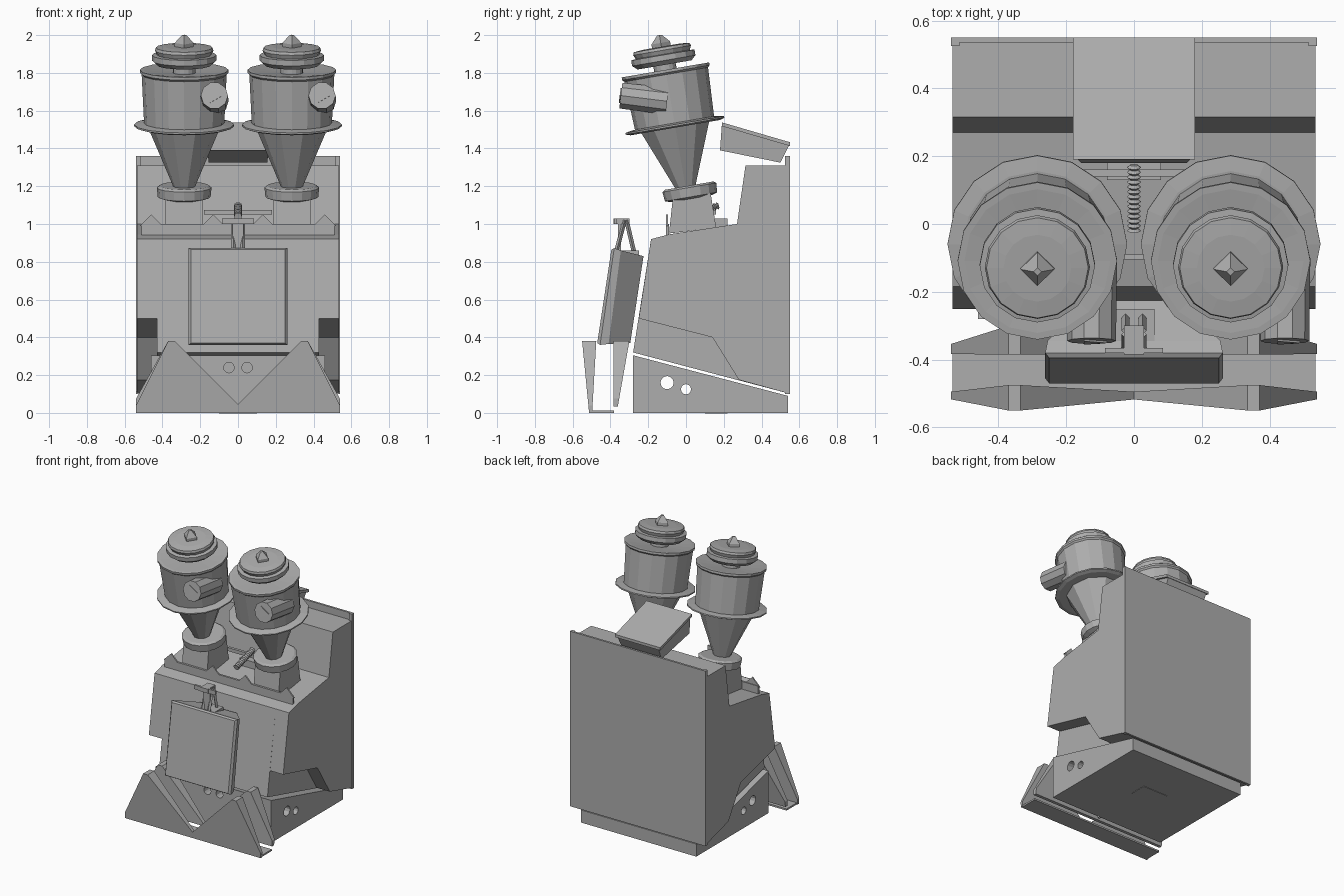
import bpy, bmesh, math
from mathutils import Matrix, Vector

if "Cube" in bpy.data.objects:
    bpy.data.objects.remove(bpy.data.objects["Cube"])

GREY = (0.42, 0.42, 0.42, 1)
metal = bpy.data.materials.new("plain_grey_metal")
metal.use_nodes = True
metal.diffuse_color = GREY
metal.node_tree.nodes["Principled BSDF"].inputs["Base Color"].default_value = GREY


def finish(name, bm, matrix=Matrix()):
    bmesh.ops.recalc_face_normals(bm, faces=bm.faces)
    mesh = bpy.data.meshes.new(name)
    bm.to_mesh(mesh)
    bm.free()
    mesh.materials.append(metal)
    obj = bpy.data.objects.new(name, mesh)
    obj.matrix_world = matrix
    bpy.context.collection.objects.link(obj)
    return obj


def loft(name, rings, matrix=Matrix()):
    """Join equal-length rings of points into a closed solid."""
    bm = bmesh.new()
    rows = [[bm.verts.new(p) for p in ring] for ring in rings]
    n = len(rows[0])
    for a, b in zip(rows, rows[1:]):
        for i in range(n):
            j = (i + 1) % n
            bm.faces.new((a[i], a[j], b[j], b[i]))
    bm.faces.new(rows[0])
    bm.faces.new(rows[-1])
    return finish(name, bm, matrix)


def side_prism(name, profile, x0, x1):
    return loft(name, [[(x, y, z) for y, z in profile] for x in (x0, x1)])


def box(name, x0, x1, y0, y1, z0, z1):
    return side_prism(name, [(y0, z0), (y1, z0), (y1, z1), (y0, z1)], x0, x1)


def lathe(name, profile, sides, matrix=Matrix()):
    rings = [[(r * math.cos(k * math.tau / sides), r * math.sin(k * math.tau / sides), h)
              for k in range(sides)] for r, h in profile]
    return loft(name, rings, matrix)


def along(start, end):
    """Matrix that puts local z on the line from start to end."""
    d = Vector(end) - Vector(start)
    return Matrix.Translation(start) @ d.to_track_quat("Z", "Y").to_matrix().to_4x4()


def rod(name, start, end, r0, r1, sides=12):
    length = (Vector(end) - Vector(start)).length
    return lathe(name, [(r0, 0), (r1, length)], sides, along(start, end))


def cut(obj, cutter):
    mod = obj.modifiers.new("cut", "BOOLEAN")
    mod.operation = "DIFFERENCE"
    mod.object = cutter
    cutter.hide_render = True
    cutter.hide_set(True)


# Cabinet core and notched sides
top = [(0.535, 1.31), (0.315, 1.31), (0.27, 1.0), (-0.09, 0.945), (-0.185, 0.92)]
foot = [(-0.28, 0.32), (0.535, 0.105)]
notch = [(-0.25, 0.50), (0.14, 0.40), (0.28, 0.175), (0.535, 0.105)]
side_prism("cabinet_core", top + foot, -0.43, 0.43)
for label, s in (("left", 1), ("right", -1)):
    side_prism(label + "_cabinet_side", top + notch, s * 0.43, s * 0.535)
    box(label + "_back_flange", s * 0.515, s * 0.54, 0.525, 0.55, 0.1, 1.36)
box("back_panel", -0.535, 0.535, 0.535, 0.55, 0.1, 1.36)

# Base with see-through side holes and front sockets
base = side_prism("base", [(-0.28, 0), (-0.28, 0.305), (0.54, 0.09), (0.54, 0)], -0.46, 0.46)
for i, (y, z, r) in enumerate([(-0.10, 0.16, 0.035), (0.0, 0.125, 0.027)]):
    cut(base, rod("side_hole_cutter_%d" % i, (-1, y, z), (1, y, z), r, r))
for s in (-1, 1):
    x = s * 0.048
    cut(base, rod("front_socket_cutter", (x, -0.4, 0.24), (x, -0.22, 0.24), 0.028, 0.028))
box("underside_hatch", -0.1, 0.1, 0.1, 0.22, -0.003, 0.002)


# Twin folded front guards with a V-shaped opening
def guard(name, bottom, front, back, z0):
    half = [(0.035, z0), (0.54, z0), (0.54, z0 + 0.04), (0.37, 0.38), (0.335, 0.38)]
    outline = half[1:] + [(0, 0.045)] + [(-x, z) for x, z in reversed(half[1:])]

    def sheet(y_top, y_low):
        return [(x, y_low + (y_top - y_low) * z / 0.38, z) for x, z in outline]
    loft(name, [sheet(front, bottom - 0.008), sheet(back, bottom + 0.008)])


guard("front_guard", -0.505, -0.55, -0.475, 0.0)
guard("rear_guard", -0.375, -0.385, -0.30, 0.035)
box("guard_floor", -0.535, 0.535, -0.51, -0.38, 0.0, 0.012)

# Front hatch, leaning with the wall and tapering to the back
hatch = [(0.25, -0.47, 0.37, -0.395, 0.865), (0.262, -0.455, 0.36, -0.38, 0.872),
         (0.255, -0.41, 0.365, -0.345, 0.86), (0.15, -0.295, 0.37, -0.225, 0.83)]
loft("front_hatch", [[(-w, ya, za), (w, ya, za), (w, yb, zb), (-w, yb, zb)]
                     for w, ya, za, yb, zb in hatch])

# Hatch latch: A-frame arms, top bar and mounting foot
for s in (-1, 1):
    x = s * 0.025
    rod("latch_front_arm", (x, -0.37, 0.85), (x, -0.325, 1.02), 0.012, 0.012, 4)
    rod("latch_rear_arm", (x, -0.275, 0.85), (x, -0.315, 1.02), 0.012, 0.012, 4)
box("latch_cap", -0.03, 0.03, -0.385, -0.30, 1.0, 1.03)
box("latch_bar", -0.085, 0.085, -0.38, -0.365, 1.0, 1.03)
box("latch_foot", -0.06, 0.06, -0.38, -0.25, 0.835, 0.86)
box("latch_strap", -0.028, 0.028, -0.36, -0.345, 0.86, 1.0)

# Ledge rail with peaked lugs across the cabinet top
box("ledge_rail", -0.51, 0.51, -0.105, -0.09, 0.93, 1.0)
for s in (-1, 1):
    for x in (0.46, 0.13):
        loft("rail_lug", [[(s * x - 0.06, y, 0.99), (s * x + 0.06, y, 0.99), (s * x, y, 1.05)]
                          for y in (-0.105, -0.095)])
box("cross_bar", -0.18, 0.18, 0.14, 0.16, 1.05, 1.075)
box("cross_bar_stand", -0.08, 0.08, 0.13, 0.22, 0.98, 1.03)

# Ribbed coil between the hoppers
ribs = [(0.012 if i % 2 else 0.021, i * 0.0075) for i in range(28)]
lathe("ribbed_coil", ribs, 10, along((0, -0.02, 1.04), (0, 0.18, 1.1)))

# Twin hoppers, tilted forward
for label, cx in (("left", 0.285), ("right", -0.285)):
    def square(w, d, y, z):
        return [(cx + a * w, y + b * d, z + b * 0.015)
                for a, b in ((-1, -1), (1, -1), (1, 1), (-1, 1))]
    loft(label + "_hopper_stub", [square(0.1, 0.125, 0.035, 0.965), square(0.1, 0.1, 0.03, 1.15)])
    tilt = Matrix.Translation((cx, 0.0, 1.18)) @ Matrix.Rotation(0.17, 4, "X")
    lathe(label + "_stub_collar", [(0.11, -0.05), (0.14, -0.04), (0.145, 0.01), (0.13, 0.02)], 16,
          tilt @ Matrix.Translation((0, 0.02, 0)))
    lathe(label + "_hopper_cone", [(0.05, 0.0), (0.195, 0.345)], 10, tilt)
    lathe(label + "_hopper_flange", [(0.24, 0.335), (0.265, 0.343), (0.265, 0.352), (0.22, 0.36)],
          16, tilt)
    lathe(label + "_hopper_body", [(0.212, 0.35), (0.225, 0.62), (0.235, 0.63), (0.235, 0.645),
                                   (0.215, 0.645), (0.06, 0.63)], 16, tilt)
    lathe(label + "_hopper_lid", [(0.06, 0.62), (0.06, 0.672), (0.145, 0.672), (0.17, 0.695),
                                  (0.17, 0.725), (0.145, 0.728), (0.155, 0.75), (0.15, 0.765),
                                  (0.1, 0.77)], 16, tilt)
    lathe(label + "_lid_knob", [(0.05, 0.765), (0.05, 0.79), (0.012, 0.832)], 4, tilt)
    ix = cx + 0.16
    rod(label + "_hopper_inlet", (ix, -0.1, 1.65), (ix, -0.345, 1.68), 0.075, 0.072, 10)
    lathe(label + "_inlet_core", [(0.045, 0), (0.045, 0.006)], 3,
          along((ix, -0.345, 1.68), (ix, -0.36, 1.682)))

# Tilted feed tray at the top rear
tray_top = [(0.19, 1.53), (0.55, 1.425)]
tray_low = [(0.18, 1.39), (0.50, 1.325)]


def tray_ring(w, pair, dz=0.0):
    (ya, za), (yb, zb) = pair
    return [(-w, ya, za + dz), (w, ya, za + dz), (w, yb, zb + dz), (-w, yb, zb + dz)]


loft("feed_tray", [tray_ring(0.155, tray_low), tray_ring(0.165, tray_top)])
loft("feed_tray_cover", [tray_ring(0.18, tray_top, -0.012), tray_ring(0.18, tray_top, 0.008)])
